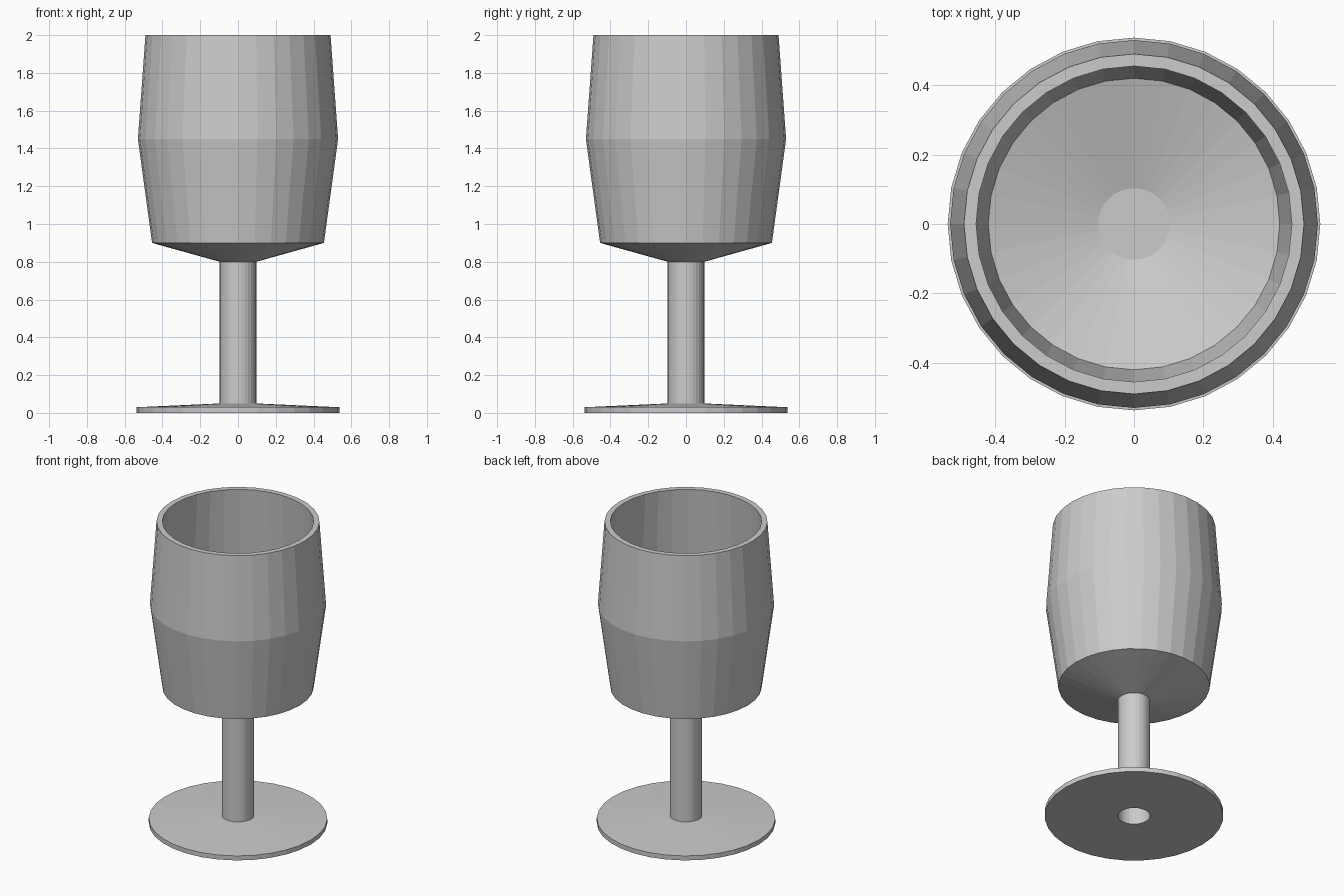
import bpy, bmesh
from math import cos, sin, tau

if "Cube" in bpy.data.objects:
    bpy.data.objects.remove(bpy.data.objects["Cube"])

SIDES = 32


def lathe(name, profile, closed=False, cap_end=False):
    """Spin a (radius, z) profile around z; optionally close the loop or cap its end."""
    bm = bmesh.new()
    rings = [[bm.verts.new((r * cos(tau * i / SIDES), r * sin(tau * i / SIDES), z))
              for i in range(SIDES)] for r, z in profile]
    pairs = list(zip(rings, rings[1:]))
    if closed:
        pairs.append((rings[-1], rings[0]))
    for a, b in pairs:
        for i in range(SIDES):
            j = (i + 1) % SIDES
            bm.faces.new((a[i], a[j], b[j], b[i]))
    if cap_end:
        bm.faces.new(rings[-1])
    mesh = bpy.data.meshes.new(name)
    bm.to_mesh(mesh)
    bm.free()
    obj = bpy.data.objects.new(name, mesh)
    bpy.context.collection.objects.link(obj)
    return obj


# Foot: thin disc, slightly conical on top, open where the stem meets it
lathe("foot", [(0.097, 0), (0.537, 0), (0.537, 0.03), (0.097, 0.05)])

# Stem: hollow tube, open at the bottom
lathe("stem", [(0.097, 0), (0.097, 0.8)])

# Bowl: outer wall, rim, inner wall and flat inner floor
lathe("bowl", [(0.097, 0.8), (0.455, 0.9), (0.53, 1.45), (0.49, 2.0),
               (0.455, 2.0), (0.495, 1.45), (0.42, 0.93), (0.103, 0.835)],
      cap_end=True)
